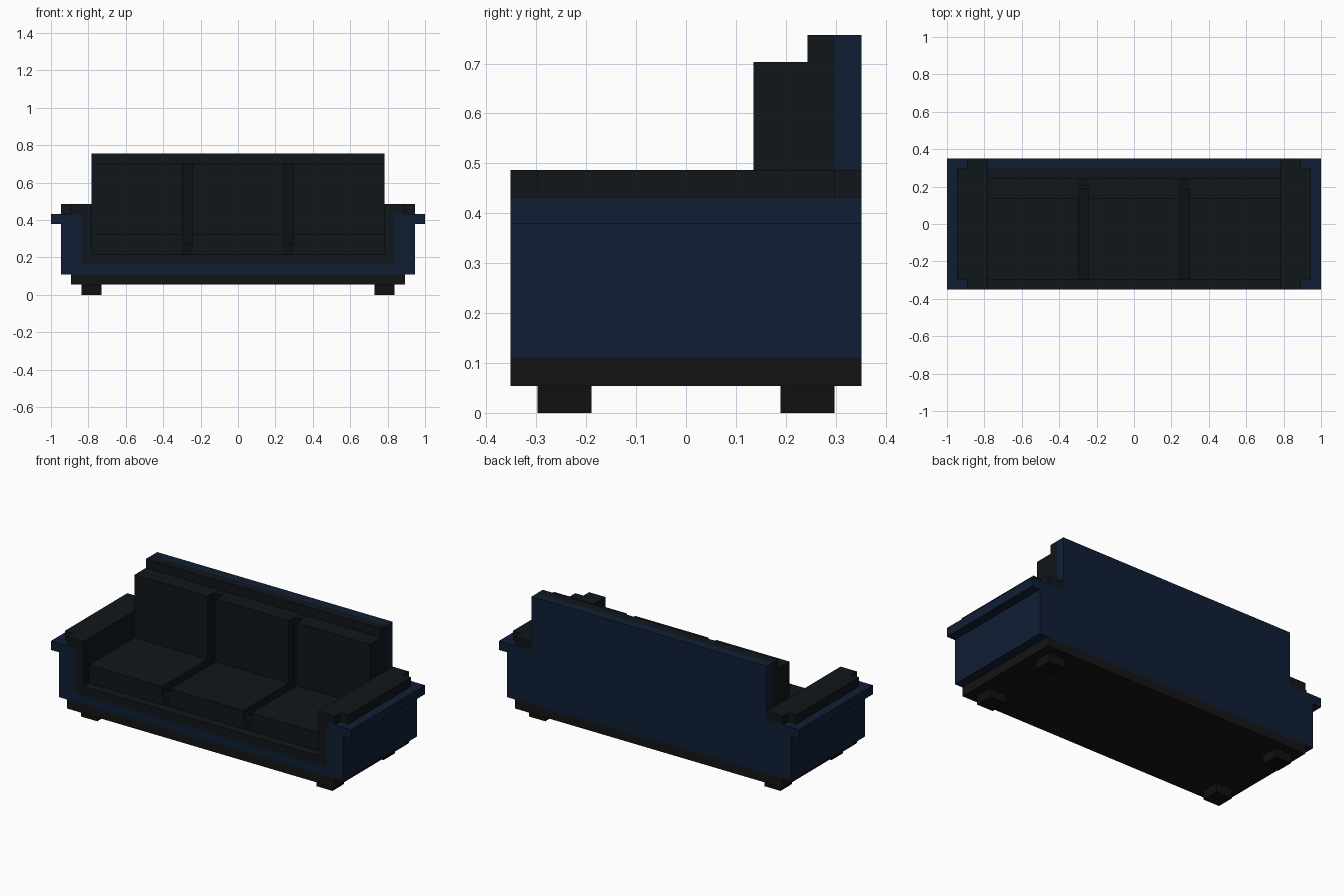
import bpy, bmesh

if "Cube" in bpy.data.objects:
    bpy.data.objects.remove(bpy.data.objects["Cube"])

U = 2 / 37  # one block of the grid the sofa is built on


def material(name, rgb):
    m = bpy.data.materials.new(name)
    m.diffuse_color = (*rgb, 1)
    m.use_nodes = True
    m.node_tree.nodes["Principled BSDF"].inputs["Base Color"].default_value = m.diffuse_color
    return m


BLUE = material("blue_frame", (0.005, 0.013, 0.036))
DARK = material("dark_cushion", (0.005, 0.008, 0.011))
SEAM = material("dark_seam", (0.004, 0.005, 0.006))
BASE = material("base_black", (0.007, 0.007, 0.007))
FOOT = material("foot_black", (0.005, 0.005, 0.005))


def part(name, mat, *boxes, mirror=False):
    """One object from boxes given as (x0, x1, y0, y1, z0, z1) in blocks."""
    bm = bmesh.new()
    for x0, x1, y0, y1, z0, z1 in boxes:
        spans = [(x0, x1), (-x1, -x0)] if mirror else [(x0, x1)]
        for a, b in spans:
            verts = bmesh.ops.create_cube(bm, size=1)["verts"]
            bmesh.ops.scale(bm, verts=verts,
                            vec=((b - a) * U, (y1 - y0) * U, (z1 - z0) * U))
            bmesh.ops.translate(bm, verts=verts, vec=((a + b) / 2 * U,
                                (y0 + y1) / 2 * U, (z0 + z1) / 2 * U))
    mesh = bpy.data.meshes.new(name)
    bm.to_mesh(mesh)
    bm.free()
    mesh.materials.append(mat)
    ob = bpy.data.objects.new(name, mesh)
    bpy.context.collection.objects.link(ob)
    return ob


# Feet and plinth
part("feet", FOOT, (13.5, 15.5, -5.5, -3.5, 0, 1),
     (13.5, 15.5, 3.5, 5.5, 0, 1), mirror=True)
part("plinth", BASE, (-16.5, 16.5, -6.5, 6.5, 1, 2))

# Blue outer shell: bottom rail, arms with ledge, back
part("bottom_rail", BLUE, (-17.5, 17.5, -6.5, 6.5, 2, 3))
part("arm_shell", BLUE, (15.5, 17.5, -6.5, 6.5, 3, 8),
     (17.5, 18.5, -6.5, 6.5, 7, 8), mirror=True)
part("back_shell", BLUE, (-15.5, 15.5, 5.5, 6.5, 3, 8),
     (-14.5, 14.5, 5.5, 6.5, 8, 14))

# Dark lining: inner arms, arm pads with notched corners, seat deck, back panel
part("arm_lining", DARK, (14.5, 15.5, -6.5, 5.5, 3, 8), mirror=True)
part("arm_pad", DARK, (14.5, 17.5, -5.5, 5.5, 8, 9),
     (14.5, 16.5, -6.5, -5.5, 8, 9), (14.5, 16.5, 5.5, 6.5, 8, 9), mirror=True)
part("seat_deck", DARK, (-14.5, 14.5, -6.5, 5.5, 3, 4))
part("back_panel", DARK, (-14.5, 14.5, 4.5, 5.5, 4, 14))

# Three seat and back cushions
for i, x in enumerate((-10, 0, 10)):
    part(f"seat_cushion_{i + 1}", DARK, (x - 4.5, x + 4.5, -5.5, 4.5, 4, 6))
    part(f"back_cushion_{i + 1}", DARK, (x - 4.5, x + 4.5, 2.5, 4.5, 6, 13))

# Recessed seams between the cushions
part("cushion_seams", SEAM, (4.5, 5.5, -5.5, 4.5, 4, 5),
     (4.5, 5.5, 3.5, 4.5, 5, 13), mirror=True)
